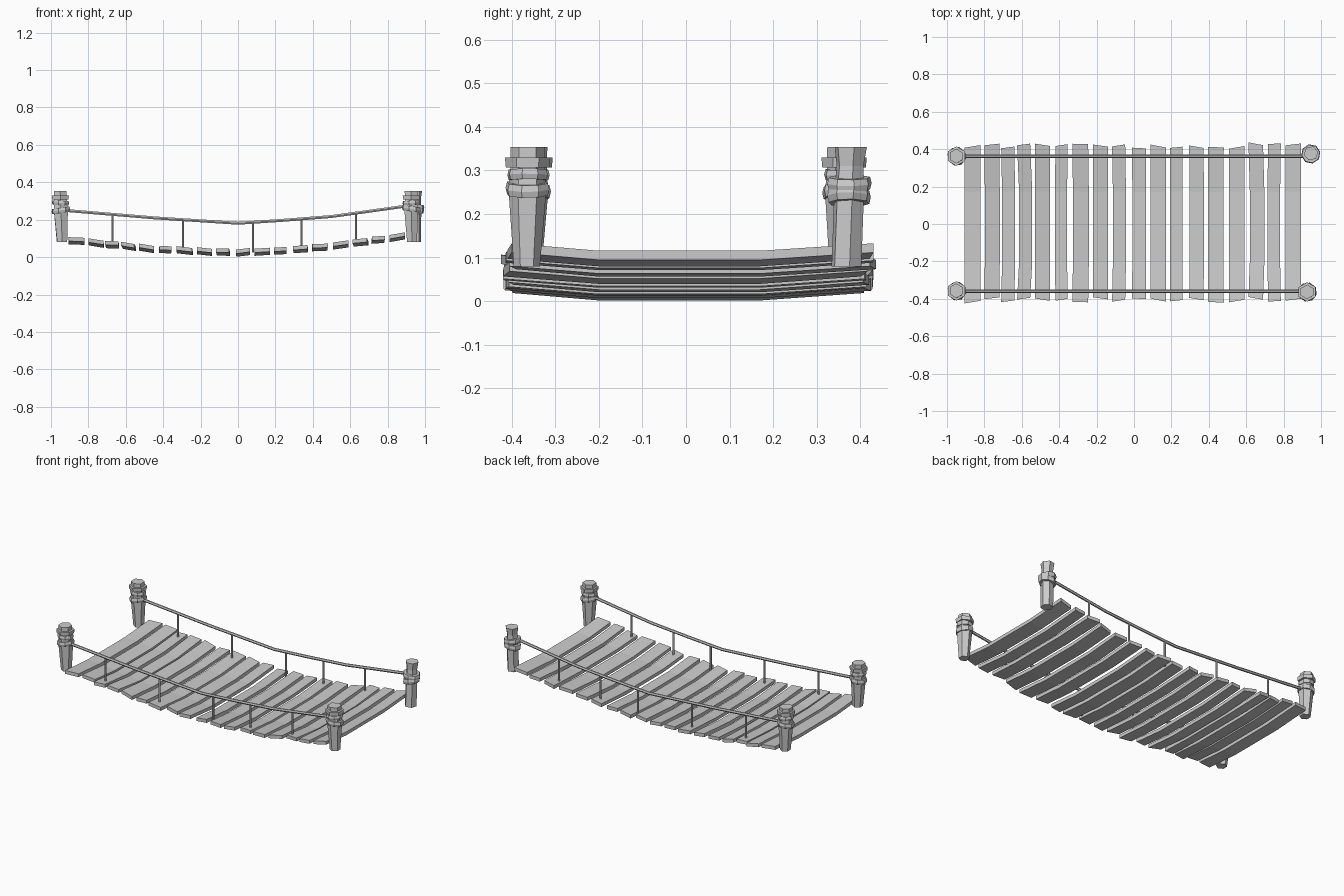
import bpy, bmesh, math, random
from mathutils import Vector, Matrix

if "Cube" in bpy.data.objects:
    bpy.data.objects.remove(bpy.data.objects["Cube"])

random.seed(4)

def make(name, bm):
    bmesh.ops.recalc_face_normals(bm, faces=bm.faces)
    me = bpy.data.meshes.new(name)
    bm.to_mesh(me)
    bm.free()
    ob = bpy.data.objects.new(name, me)
    bpy.context.collection.objects.link(ob)
    return ob

def loft(bm, rings):
    """Skin a list of equal-length point rings and cap both ends."""
    vs = [[bm.verts.new(p) for p in r] for r in rings]
    n = len(vs[0])
    for a, b in zip(vs, vs[1:]):
        for i in range(n):
            bm.faces.new((a[i], a[(i + 1) % n], b[(i + 1) % n], b[i]))
    bm.faces.new(vs[0][::-1])
    bm.faces.new(vs[-1])

def interp(pts, x):
    for (x0, z0), (x1, z1) in zip(pts, pts[1:]):
        if x <= x1:
            break
    return z0 + (z1 - z0) * (x - x0) / (x1 - x0)

# sag curves of the deck (plank ends) and the hand rope
DECK = [(-.91, .110), (-.47, .063), (-.2, .049), (0, .043), (.2, .050), (.47, .073), (.9, .132)]
ROPE = [(-.93, .250), (-.45, .210), (0, .181), (.23, .196), (.5, .217), (.93, .277)]

# planks: left and right edge of each
EDGES = [(-.905, -.82), (-.80, -.72), (-.71, -.64), (-.625, -.555), (-.53, -.45), (-.42, -.355),
         (-.33, -.245), (-.22, -.14), (-.117, -.047), (-.01, .063), (.088, .17), (.193, .26),
         (.295, .372), (.397, .48), (.507, .59), (.612, .69), (.717, .785), (.81, .893)]
T = .021
for k, (x0, x1) in enumerate(EDGES):
    bm = bmesh.new()
    bow = random.uniform(-.004, .012)
    if k == len(EDGES) - 1:
        bow = 0
    ya, yb = random.uniform(-.42, -.395), random.uniform(.405, .43)
    tilt = random.uniform(-.004, .004)
    skew = random.uniform(-.008, .008)
    za, zb = interp(DECK, x0) + tilt, interp(DECK, x1) - tilt
    rings = []
    for y, dz, dx in ((ya, 0, 0), (-.2, -.017, bow), (.17, -.017, bow), (yb, 0, 0)):
        s = skew if abs(y) > .3 else 0
        a, b = x0 + dx, x1 + dx
        rings.append([(a, y + s, za + dz - T), (b, y - s, zb + dz - T),
                      (b, y - s, zb + dz), (a, y + s, za + dz)])
    loft(bm, rings)
    make(f"plank_{k + 1}", bm)

# hand ropes with their hanger cords
def tube(bm, a, b, r, n=6):
    a, b = Vector(a), Vector(b)
    m = Matrix.Translation((a + b) / 2) @ (b - a).to_track_quat('Z', 'Y').to_matrix().to_4x4()
    bmesh.ops.create_cone(bm, cap_ends=True, segments=n, radius1=r, radius2=r,
                          depth=(b - a).length, matrix=m)

for side, y in (("front", -.36), ("back", .362)):
    bm = bmesh.new()
    r = .009
    loft(bm, [[(x, y + r * math.cos(i * math.pi / 3), z + r * math.sin(i * math.pi / 3))
               for i in range(6)] for x, z in ROPE])
    make(side + "_hand_rope", bm)
    bm = bmesh.new()
    for x in (-.67, -.295, .08, .34, .63):
        tube(bm, (x, y, interp(DECK, x) - .02), (x, y, interp(ROPE, x)), .006)
    make(side + "_hanger_cords", bm)

# posts: tapered hexagonal body, capped head and tilted rope wraps
def hexring(cx, cy, z, r, tilt=0, turn=0, n=6):
    out = []
    for i in range(n):
        a = turn + i * 2 * math.pi / n
        x = r * math.cos(a)
        out.append((cx + x, cy + r * math.sin(a), z + x * tilt))
    return out

def post(name, bx, by, tx, ty, r_base, r_top, wraps, cap, turn):
    bm = bmesh.new()
    at = lambda z: (bx + (tx - bx) * (z - .08) / .275, by + (ty - by) * (z - .08) / .275)
    loft(bm, [hexring(*at(z), z, r, 0, turn)
              for z, r in ((.08, r_base), (.25, r_top), (.31, r_top * .9), (.354, .039))])
    make(name, bm)
    bm = bmesh.new()
    for z, r, h, tilt in wraps:
        c = at(z)
        loft(bm, [hexring(*c, z - h / 2, r * .93, tilt, turn, 8),
                  hexring(*c, z, r, tilt, turn, 8),
                  hexring(*c, z + h / 2, r * .93, tilt, turn, 8)])
    make(name + "_rope_wraps", bm)
    if cap:
        bm = bmesh.new()
        c = at(.318)
        loft(bm, [hexring(*c, z, r, 0, turn) for z, r in ((.307, .05), (.330, .052))])
        make(name + "_cap", bm)

W = [(.25, .051, .028, .15), (.29, .047, .024, -.05)]
post("front_left_post", -.94, -.362, -.951, -.357, .031, .043, W, True, math.pi / 6)
post("back_left_post", -.942, .36, -.951, .363, .031, .043, W, True, math.pi / 6)
post("front_right_post", .93, -.365, .925, -.363, .030, .043,
     [(.258, .052, .028, -.15), (.29, .048, .024, .05)], True, math.pi / 6)
post("back_right_post", .943, .368, .946, .378, .036, .036,
     [(.24, .051, .030, .2), (.27, .052, .028, -.12)], False, 0.2)
